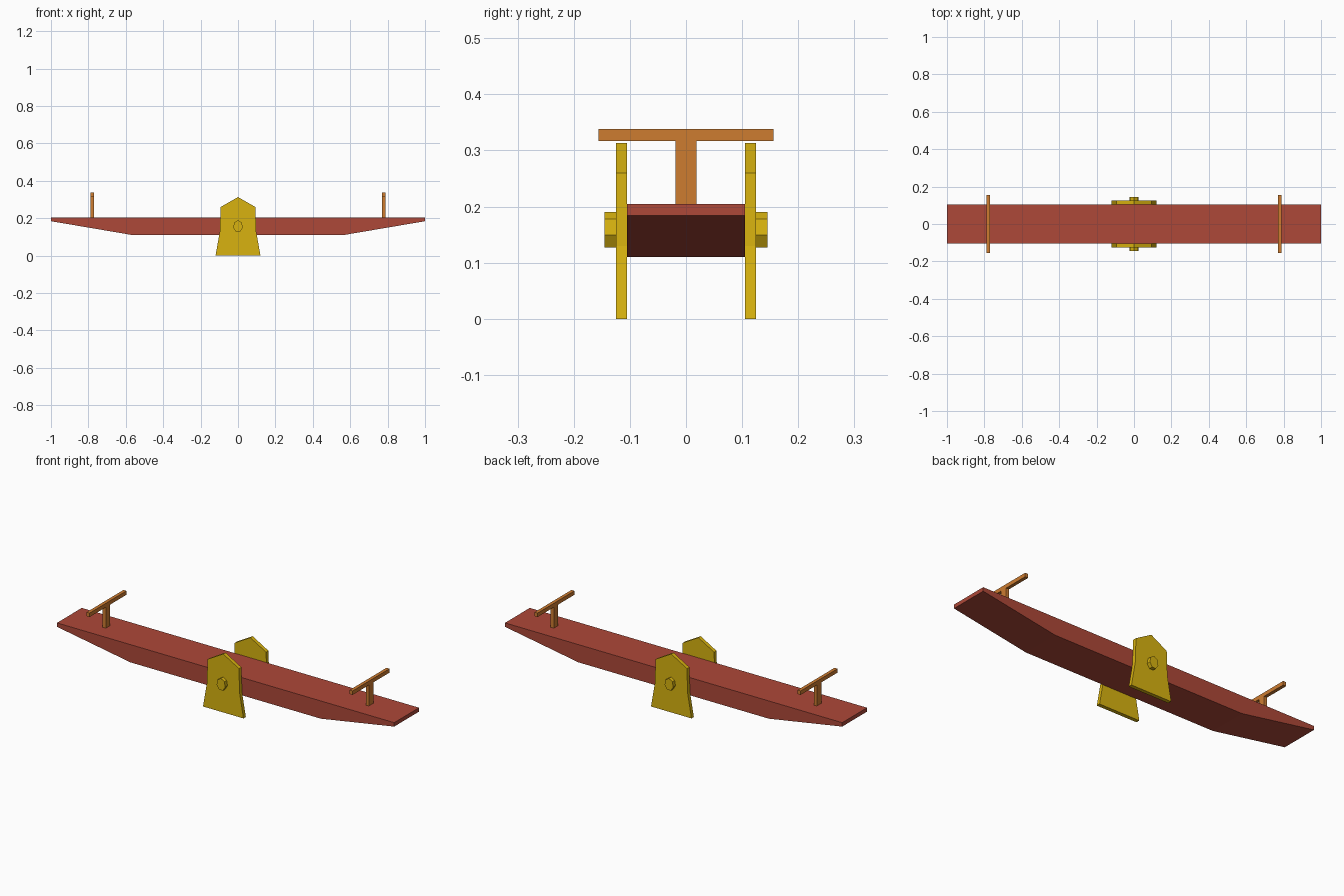
import bpy, bmesh, math

if "Cube" in bpy.data.objects:
    bpy.data.objects.remove(bpy.data.objects["Cube"])


def material(name, rgb):
    m = bpy.data.materials.new(name)
    m.diffuse_color = (*rgb, 1)
    m.use_nodes = True
    m.node_tree.nodes["Principled BSDF"].inputs["Base Color"].default_value = m.diffuse_color
    return m


RED = material("brick red", (0.42, 0.065, 0.04))
YELLOW = material("yellow", (0.69, 0.45, 0.005))
ORANGE = material("orange", (0.61, 0.2, 0.03))


def prism(name, profile, y0, y1, mat):
    """Extrude an x-z profile along y."""
    bm = bmesh.new()
    face = bm.faces.new([bm.verts.new((x, y0, z)) for x, z in profile])
    new = bmesh.ops.extrude_face_region(bm, geom=[face])["geom"]
    verts = [g for g in new if isinstance(g, bmesh.types.BMVert)]
    bmesh.ops.translate(bm, verts=verts, vec=(0, y1 - y0, 0))
    bmesh.ops.recalc_face_normals(bm, faces=bm.faces)
    mesh = bpy.data.meshes.new(name)
    bm.to_mesh(mesh)
    bm.free()
    mesh.materials.append(mat)
    obj = bpy.data.objects.new(name, mesh)
    bpy.context.collection.objects.link(obj)
    return obj


def symmetric(right_half):
    """Complete a profile by mirroring its right half in x."""
    return right_half + [(-x, z) for x, z in reversed(right_half) if x > 0]


def box(name, x, hx, hy, z0, z1, mat):
    return prism(name, [(x - hx, z0), (x + hx, z0), (x + hx, z1), (x - hx, z1)],
                 -hy, hy, mat)


# Plank with tapered underside
prism("plank", symmetric([(0.565, 0.11), (1, 0.184), (1, 0.205)]),
      -0.105, 0.105, RED)

# Side supports and seven-sided pivot bolts
support = symmetric([(0.12, 0), (0.097, 0.13), (0.093, 0.26), (0, 0.313)])
bolt = [(0.026 * math.sin(a), 0.157 + 0.033 * math.cos(a))
        for a in (math.tau * i / 7 for i in range(7))]
for side, s in (("front", -1), ("back", 1)):
    prism(side + "_support", support, s * 0.105, s * 0.125, YELLOW)
    prism(side + "_pivot_bolt", bolt, s * 0.12, s * 0.145, YELLOW)

# T-shaped handles
for side, s in (("left", -1), ("right", 1)):
    box(side + "_handle_post", s * 0.78, 0.009, 0.019, 0.2, 0.317, ORANGE)
    box(side + "_handle_bar", s * 0.78, 0.009, 0.156, 0.317, 0.338, ORANGE)
